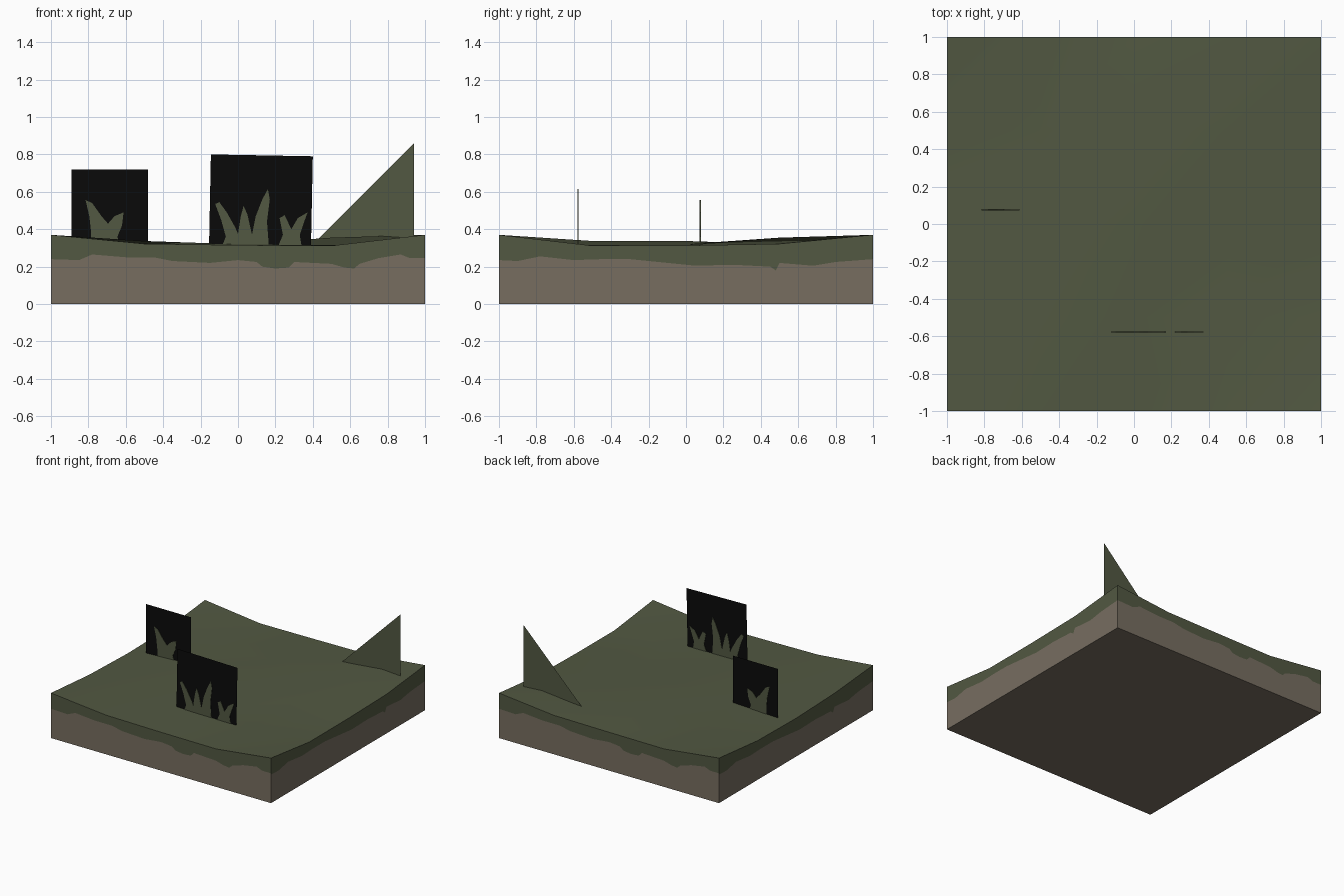
import bpy, bmesh
from math import floor

cube = bpy.data.objects.get("Cube")
if cube:
    bpy.data.objects.remove(cube)


def make_material(name, rgb):
    mat = bpy.data.materials.new(name)
    mat.use_nodes = True
    mat.diffuse_color = (*rgb, 1)
    mat.node_tree.nodes["Principled BSDF"].inputs["Base Color"].default_value = (*rgb, 1)
    return mat


GREEN = make_material("moss_green", (0.084, 0.098, 0.054))
BROWN = make_material("soil_brown", (0.185, 0.155, 0.118))
BLACK = make_material("backing_black", (0.003, 0.003, 0.003))


def finish(name, bm, *mats):
    mesh = bpy.data.meshes.new(name)
    bm.to_mesh(mesh)
    bm.free()
    for mat in mats:
        mesh.materials.append(mat)
    obj = bpy.data.objects.new(name, mesh)
    bpy.context.collection.objects.link(obj)
    return obj


def lerp_profile(points, t):
    for (a, za), (b, zb) in zip(points, points[1:]):
        if t <= b:
            return za + (zb - za) * (t - a) / (b - a)
    return points[-1][1]


# Ground heights on a coarse grid, rows running from front to back
HEIGHTS = [
    [.37, .322, .315, .312, .37],
    [.33, .337, .32, .315, .312],
    [.315, .337, .32, .315, .313],
    [.322, .32, .32, .355, .322],
    [.37, .312, .315, .32, .37],
]


def ground_height(x, y):
    u, v = (x + 1) * 2, (y + 1) * 2
    i, j = min(floor(u), 3), min(floor(v), 3)
    u, v = u - i, v - j
    low = HEIGHTS[j][i] * (1 - u) + HEIGHTS[j][i + 1] * u
    high = HEIGHTS[j + 1][i] * (1 - u) + HEIGHTS[j + 1][i + 1] * u
    return low * (1 - v) + high * v


# Uneven grassy top
bm = bmesh.new()
bmesh.ops.create_grid(bm, x_segments=4, y_segments=4, size=1)
for v in bm.verts:
    v.co.z = ground_height(v.co.x, v.co.y)
ground = finish("ground_top", bm, GREEN)
for poly in ground.data.polygons:
    poly.use_smooth = True

# Flat soil underside
bm = bmesh.new()
bmesh.ops.create_grid(bm, x_segments=1, y_segments=1, size=1)
bmesh.ops.reverse_faces(bm, faces=bm.faces[:])
finish("soil_base", bm, BROWN)

# Ragged line where the moss hangs over the soil, for two kinds of side
LONG_DRIP = [(-1, .24), (-.85, .235), (-.78, .265), (-.6, .25), (-.45, .25), (-.35, .23),
             (-.15, .22), (0, .235), (.1, .225), (.13, .2), (.2, .19), (.27, .195),
             (.3, .225), (.5, .215), (.57, .195), (.62, .19), (.65, .215), (.75, .245),
             (.87, .265), (.92, .245), (1, .245)]
SHORT_DRIP = [(-1, .235), (-.9, .23), (-.78, .255), (-.6, .235), (-.45, .24), (-.3, .24),
              (-.1, .22), (.05, .205), (.25, .21), (.45, .2), (.48, .18), (.5, .22),
              (.68, .205), (.8, .225), (1, .24)]


def side_wall(name, drip, turns):
    bm = bmesh.new()
    columns = []
    for t in sorted({p[0] for p in drip} | {-.5, 0, .5}):
        x, y = t, -1
        for _ in range(turns):
            x, y = -y, x
        levels = (0, lerp_profile(drip, t), ground_height(x, y))
        columns.append([bm.verts.new((x, y, z)) for z in levels])
    for a, b in zip(columns, columns[1:]):
        for k in range(2):
            face = bm.faces.new((a[k], b[k], b[k + 1], a[k + 1]))
            face.material_index = k
    finish(name, bm, BROWN, GREEN)


for turns, side in enumerate(("front", "left", "back", "right")):
    side_wall(side + "_wall", SHORT_DRIP if turns % 2 else LONG_DRIP, turns)


# Upright cards, flat or with a little thickness
def card(name, outline, y, mat, thickness=0):
    bm = bmesh.new()
    face = bm.faces.new([bm.verts.new((x, y - thickness / 2, z)) for x, z in outline])
    if thickness:
        new = bmesh.ops.extrude_face_region(bm, geom=[face])["geom"]
        moved = [g for g in new if isinstance(g, bmesh.types.BMVert)]
        bmesh.ops.translate(bm, verts=moved, vec=(0, thickness, 0))
        bmesh.ops.recalc_face_normals(bm, faces=bm.faces[:])
    finish(name, bm, mat)


SMALL_Y, LARGE_Y, FIN_Y = .076, -.578, .77
card("small_card", [(-.89, .3), (-.48, .3), (-.48, .72), (-.89, .72)], SMALL_Y, BLACK)
card("large_card", [(-.155, .3), (.39, .3), (.4, .79), (-.145, .8)], LARGE_Y, BLACK)
card("triangular_fin", [(.39, .31), (.94, .31), (.94, .86)], FIN_Y, GREEN)

# Grass blades painted on both faces of the cards
card("small_grass", [(-.785, .31), (-.785, .38), (-.795, .47), (-.815, .556), (-.78, .54),
                     (-.73, .47), (-.695, .43), (-.66, .47), (-.612, .49), (-.62, .42),
                     (-.645, .36), (-.63, .31)], SMALL_Y, GREEN, .006)
card("large_grass", [(-.085, .31), (-.065, .36), (-.09, .45), (-.122, .535), (-.1, .545),
                     (-.06, .49), (-.015, .41), (0, .375), (.015, .47), (.03, .525),
                     (.05, .48), (.075, .37), (.095, .47), (.13, .56), (.16, .615),
                     (.17, .56), (.155, .44), (.165, .31)], LARGE_Y, GREEN, .006)
card("side_grass", [(.215, .31), (.24, .37), (.222, .46), (.25, .475), (.285, .4),
                    (.32, .46), (.372, .49), (.35, .43), (.33, .37), (.34, .31)],
     LARGE_Y, GREEN, .006)
